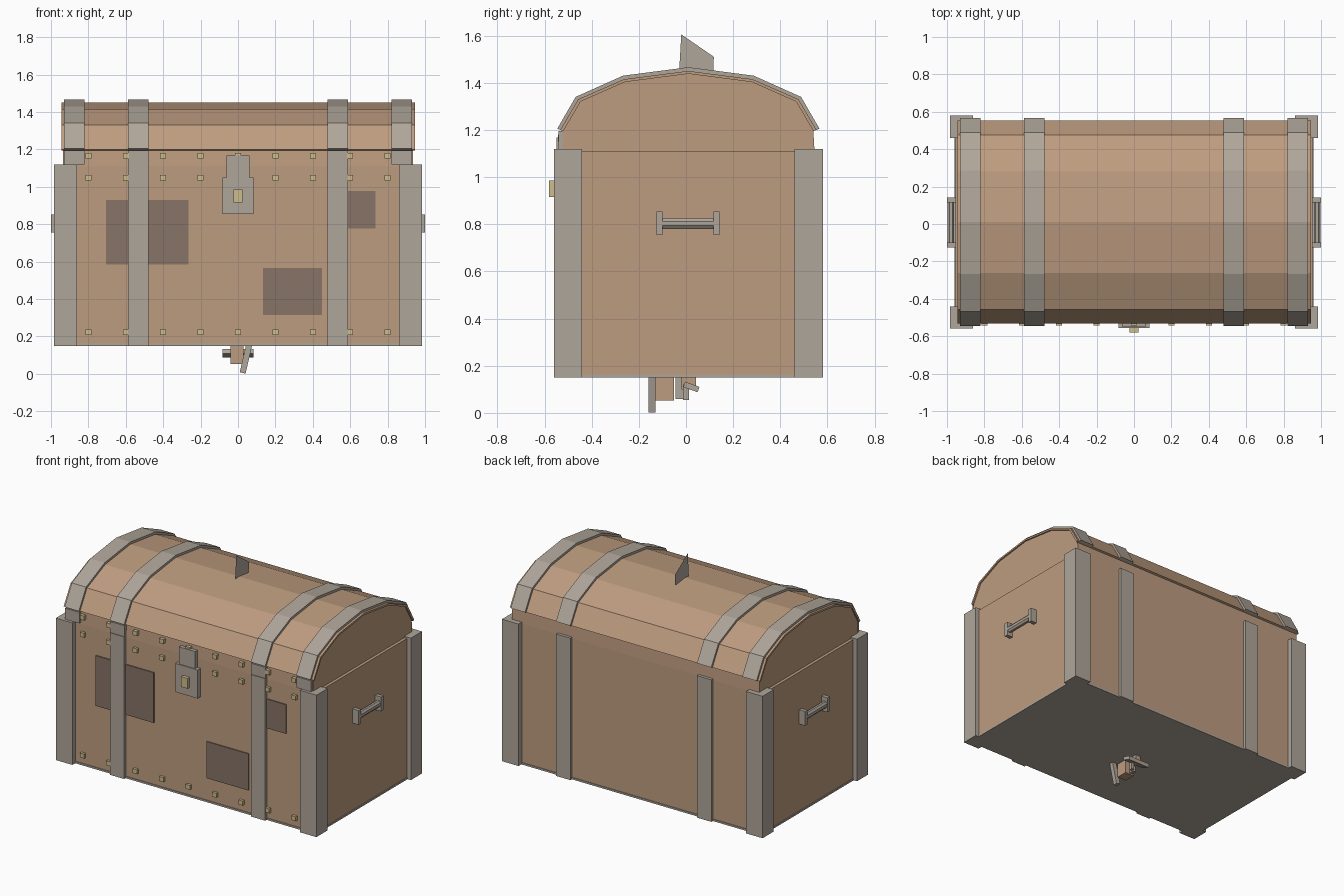
import bpy, bmesh, math
from mathutils import Matrix

if "Cube" in bpy.data.objects:
    bpy.data.objects.remove(bpy.data.objects["Cube"])


def material(name, rgb):
    m = bpy.data.materials.new(name)
    m.diffuse_color = (*rgb, 1)
    m.use_nodes = True
    m.node_tree.nodes["Principled BSDF"].inputs["Base Color"].default_value = m.diffuse_color
    return m


WOOD = material("warm_wood", (0.515, 0.335, 0.215))
METAL = material("grey_metal", (0.429, 0.381, 0.323))
PATCH = material("dark_wood_patch", (0.245, 0.172, 0.132))
BRASS = material("pale_brass", (0.610, 0.503, 0.262))
CY = 0.01          # centre line of the chest along y
FRONT, BACK = -0.525, 0.545


def finish(name, bm, mat):
    bmesh.ops.recalc_face_normals(bm, faces=bm.faces)
    me = bpy.data.meshes.new(name)
    bm.to_mesh(me)
    bm.free()
    me.materials.append(mat)
    ob = bpy.data.objects.new(name, me)
    bpy.context.collection.objects.link(ob)
    return ob


def boxes(name, mat, limits, rot=None):
    """One object made of boxes given as (x0, x1, y0, y1, z0, z1)."""
    bm = bmesh.new()
    for x0, x1, y0, y1, z0, z1 in limits:
        loc = Matrix.Translation(((x0 + x1) / 2, (y0 + y1) / 2, (z0 + z1) / 2))
        size = Matrix.Diagonal((x1 - x0, y1 - y0, z1 - z0, 1))
        bmesh.ops.create_cube(bm, size=1, matrix=loc @ (rot or Matrix()) @ size)
    return finish(name, bm, mat)


def prism(name, mat, profile, spans):
    """Extrude a closed (y, z) profile along x for every span."""
    bm = bmesh.new()
    for x0, x1 in spans:
        a = [bm.verts.new((x0, y, z)) for y, z in profile]
        b = [bm.verts.new((x1, y, z)) for y, z in profile]
        bm.faces.new(a)
        bm.faces.new(b)
        n = len(profile)
        for i in range(n):
            j = (i + 1) % n
            bm.faces.new((a[i], a[j], b[j], b[i]))
    return finish(name, bm, mat)


def arch(half):
    """Full arch from the half profile listed eave to ridge."""
    return [(CY - y, z) for y, z in half] + [(CY + y, z) for y, z in half[-2::-1]]


# Body, bottom plate
boxes("chest_body", WOOD, [(-0.955, 0.955, FRONT, BACK, 0.16, 1.11)])
boxes("bottom_plate", METAL, [(-0.96, 0.96, FRONT - 0.005, BACK + 0.005, 0.15, 0.162)])

# Corner posts
boxes("corner_posts", METAL,
      [(min(s * 0.985, s * 0.86), max(s * 0.985, s * 0.86), y, y + 0.12, 0.15, 1.12)
       for s in (-1, 1) for y in (-0.56, 0.46)])

# Lid: solid ends with skirt, then the overhanging arched shell
outer = [(0.543, 1.20), (0.467, 1.33), (0.272, 1.415), (0, 1.45)]
inner = [(0.530, 1.195), (0.457, 1.32), (0.269, 1.403), (0, 1.438)]
band = [(0.556, 1.205), (0.478, 1.34), (0.277, 1.43), (0, 1.466)]
prism("lid_core", WOOD, [(FRONT, 1.11)] + arch(inner) + [(BACK, 1.11)], [(-0.935, 0.935)])
prism("lid_shell", WOOD, arch(outer) + arch(inner)[::-1], [(-0.945, 0.945)])

# Metal bands over the lid, on the skirt and down the body
W = 0.054
inside = [(c - W, c + W) for c in (-0.533, 0.533)]
spans = inside + [(c - W, c + W) for c in (-0.875, 0.875)]
prism("lid_bands", METAL, arch(band) + arch(outer)[::-1], spans)
boxes("lid_front_bands", METAL,
      [(a, b, FRONT - 0.015, FRONT + 0.005, 1.12, 1.195) for a, b in spans])
boxes("body_bands", METAL,
      [(a, b, y0, y1, 0.15, 1.12) for a, b in inside
       for y0, y1 in ((FRONT - 0.02, FRONT + 0.01), (BACK - 0.01, BACK + 0.02))])

# Nails in three rows
boxes("nails", BRASS,
      [(x / 5 - 0.016, x / 5 + 0.016, FRONT - 0.018, FRONT + 0.01, z - 0.015, z + 0.015)
       for x in range(-4, 5) for z in (0.222, 1.048, 1.165)])

# Dark repair patches
boxes("wood_patches", PATCH,
      [(x0, x1, FRONT - 0.007, FRONT + 0.001, z0, z1) for x0, x1, z0, z1 in
       ((-0.705, -0.265, 0.585, 0.928), (0.135, 0.45, 0.315, 0.565), (0.5, 0.735, 0.778, 0.977))])

# Lock
boxes("lock_plate", METAL, [(-0.084, 0.084, -0.557, FRONT, 0.855, 1.05)])
boxes("lock_hasp", METAL, [(-0.061, 0.061, -0.55, FRONT, 1.03, 1.167)])
boxes("keyhole_plate", BRASS, [(-0.025, 0.025, -0.58, -0.55, 0.915, 0.985)])

# Side handles: octagonal bar between two brackets
for side, s in (("left", -1), ("right", 1)):
    boxes(side + "_handle_brackets", METAL,
          [(min(s * 0.95, s), max(s * 0.95, s), y, y + 0.026, 0.755, 0.853)
           for y in (-0.126, 0.116)])
    bm = bmesh.new()
    bmesh.ops.create_cone(bm, cap_ends=True, segments=8, radius1=0.024, radius2=0.024, depth=0.26,
                          matrix=Matrix.Translation((s * 0.979, CY - 0.002, 0.803))
                          @ Matrix.Diagonal((0.8, 1, 1, 1))
                          @ Matrix.Rotation(math.pi / 2, 4, 'X')
                          @ Matrix.Rotation(math.pi / 8, 4, 'Z'))
    finish(side + "_handle_bar", bm, METAL)

# Thin blade standing through the ridge
bm = bmesh.new()
bm.faces.new([bm.verts.new((0, y, z)) for y, z in
              ((-0.03, 1.43), (0.115, 1.43), (0.118, 1.51), (-0.02, 1.605))])
finish("ridge_blade", bm, METAL)

# Small parts poking out of the bottom
boxes("bottom_block", WOOD, [(-0.04, 0.03, -0.13, -0.05, 0.052, 0.155),
                             (-0.02, 0.02, -0.02, 0.042, 0.10, 0.155)])
boxes("bottom_pegs", METAL, [(-0.025, 0.0, -0.045, -0.012, 0.058, 0.155),
                             (0.01, 0.03, -0.012, 0.012, 0.055, 0.12)])
boxes("bottom_slat", METAL, [(0.026, 0.058, -0.16, -0.13, 0.003, 0.155)],
      Matrix.Rotation(math.radians(13), 4, 'Y'))
boxes("bottom_flap", METAL, [(-0.083, 0.083, -0.01, 0.055, 0.098, 0.122)],
      Matrix.Rotation(math.radians(-20), 4, 'X'))
